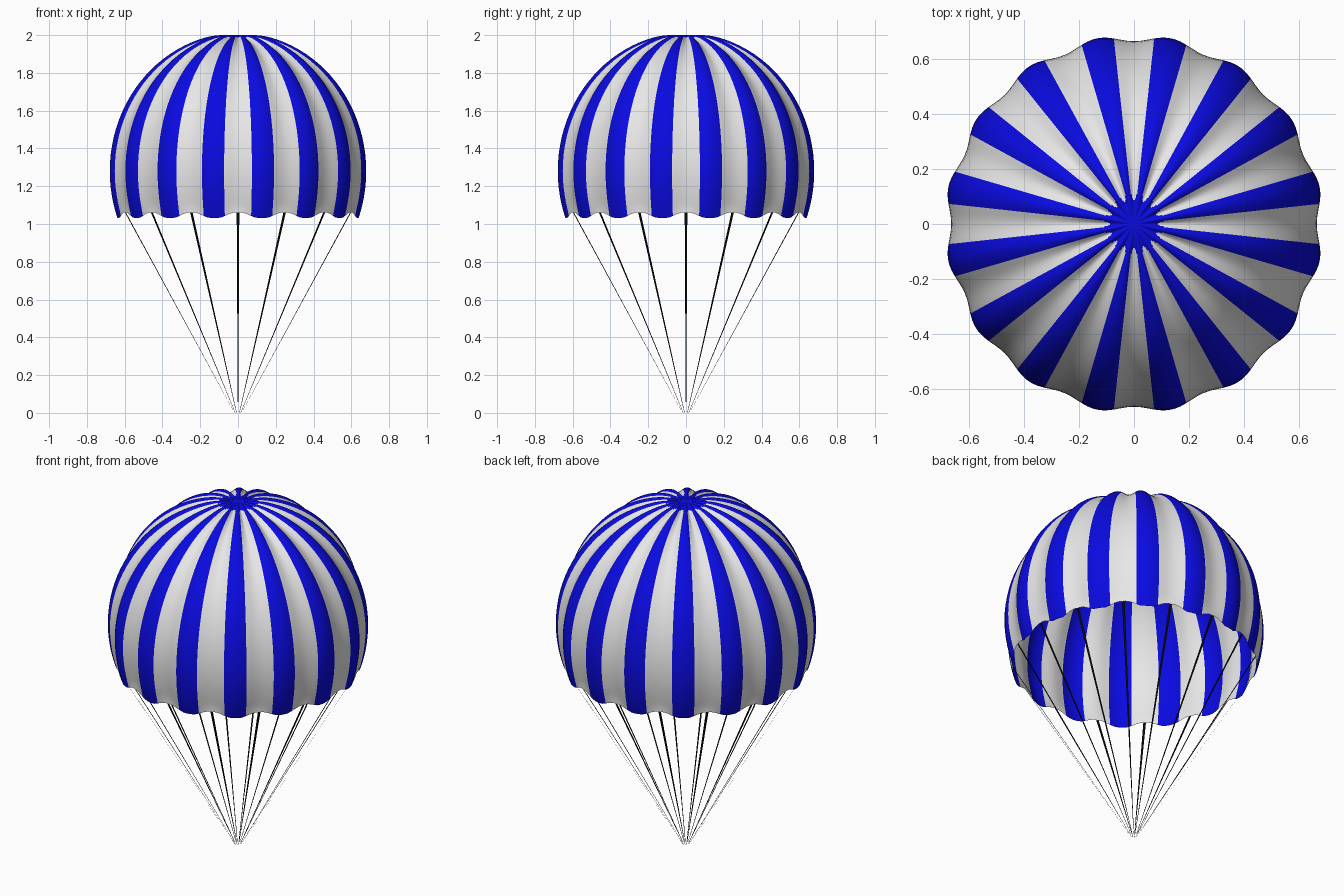
import bpy, bmesh
from math import sin, cos, pi, radians, exp
from mathutils import Vector

cube = bpy.data.objects.get("Cube")
if cube:
    bpy.data.objects.remove(cube, do_unlink=True)

GORES = 16
STEP = 2 * pi / GORES
WIDE, HIGH, MID_Z = 0.678, 0.72, 1.28      # dome radii and centre height
RIM = radians(109.8)                       # polar angle of the hem
STRIPE_EDGE = radians(6.2)                 # half width of a white stripe


def material(name, rgb, rough=0.7):
    m = bpy.data.materials.new(name)
    m.use_nodes = True
    color = (*rgb, 1)
    m.diffuse_color = color
    bsdf = m.node_tree.nodes["Principled BSDF"]
    bsdf.inputs["Base Color"].default_value = color
    bsdf.inputs["Roughness"].default_value = rough
    return m


blue = material("blue_cloth", (0.003, 0.003, 0.75))
white = material("white_cloth", (0.8, 0.8, 0.8))
black = material("black_cord", (0.003, 0.003, 0.003))


def make_object(name, bm, mats):
    mesh = bpy.data.meshes.new(name)
    bm.to_mesh(mesh)
    bm.free()
    for m in mats:
        mesh.materials.append(m)
    obj = bpy.data.objects.new(name, mesh)
    bpy.context.collection.objects.link(obj)
    return obj


def valley_offset(a):
    """Signed angle from the nearest seam valley."""
    return (a + STEP / 2) % STEP - STEP / 2


def canopy_point(a, s):
    """Point on the puffed dome: a = heading, s = 0 at the apex, 1 at the hem."""
    pull = max(0, 1 - (valley_offset(a) / radians(7.5)) ** 2)
    t = s * (RIM - radians(1.9) * pull * s ** 8)
    r = WIDE * sin(t)
    fade = min(1, r / 0.17)
    puff = -0.012 * cos(GORES * a) * fade * fade * (3 - 2 * fade)
    normal = Vector((HIGH * sin(t), WIDE * cos(t))).normalized()
    r += normal.x * puff + 0.012 * pull * exp((s - 1) * 40)
    return Vector((r * cos(a), r * sin(a), MID_Z + HIGH * cos(t) + normal.y * puff))


# Canopy: rings of vertices whose columns follow the stripe edges
half = STEP / 2
white_cols = [STRIPE_EDGE * k / 3 for k in range(-3, 3)]
blue_cols = [STRIPE_EDGE + (STEP - 2 * STRIPE_EDGE) * k / 5 for k in range(5)]
angles = [g * STEP + c for g in range(GORES) for c in white_cols + blue_cols]
levels = [0.03, 0.055, 0.068, 0.073, 0.083, 0.1, 0.125]
levels += [0.125 + 0.795 * k / 24 for k in range(1, 25)]
levels += [0.94, 0.96, 0.98, 1.0]

bm = bmesh.new()
apex = bm.verts.new((0, 0, MID_Z + HIGH))
rings = [[bm.verts.new(canopy_point(a, s)) for a in angles] for s in levels]
count = len(angles)
for j in range(count):
    k = (j + 1) % count
    bm.faces.new((apex, rings[0][j], rings[0][k]))
    mid = angles[j] + (angles[k] - angles[j]) % (2 * pi) / 2
    off = abs(valley_offset(mid)) / STRIPE_EDGE
    # White stripes end in a rounded tip around the blue crown
    start = 0.067 if off < 0.33 else 0.072 if off < 0.66 else 0.082
    for i in range(len(levels) - 1):
        f = bm.faces.new((rings[i][j], rings[i + 1][j], rings[i + 1][k], rings[i][k]))
        f.material_index = int(off < 1 and levels[i] > start)
for f in bm.faces:
    f.smooth = True
make_object("canopy", bm, [blue, white])

# Suspension lines: flat tapering ribbons from each hem valley to the gathering point
bm = bmesh.new()
for g in range(GORES):
    a = g * STEP
    side = Vector((-sin(a), cos(a), 0))
    top = canopy_point(a, 1)
    foot = Vector((0.02 * cos(a), 0.02 * sin(a), 0))
    corners = (top - side * 0.007, top + side * 0.007,
               foot + side * 0.001, foot - side * 0.001)
    bm.faces.new([bm.verts.new(p) for p in corners])
make_object("suspension_lines", bm, [black])
